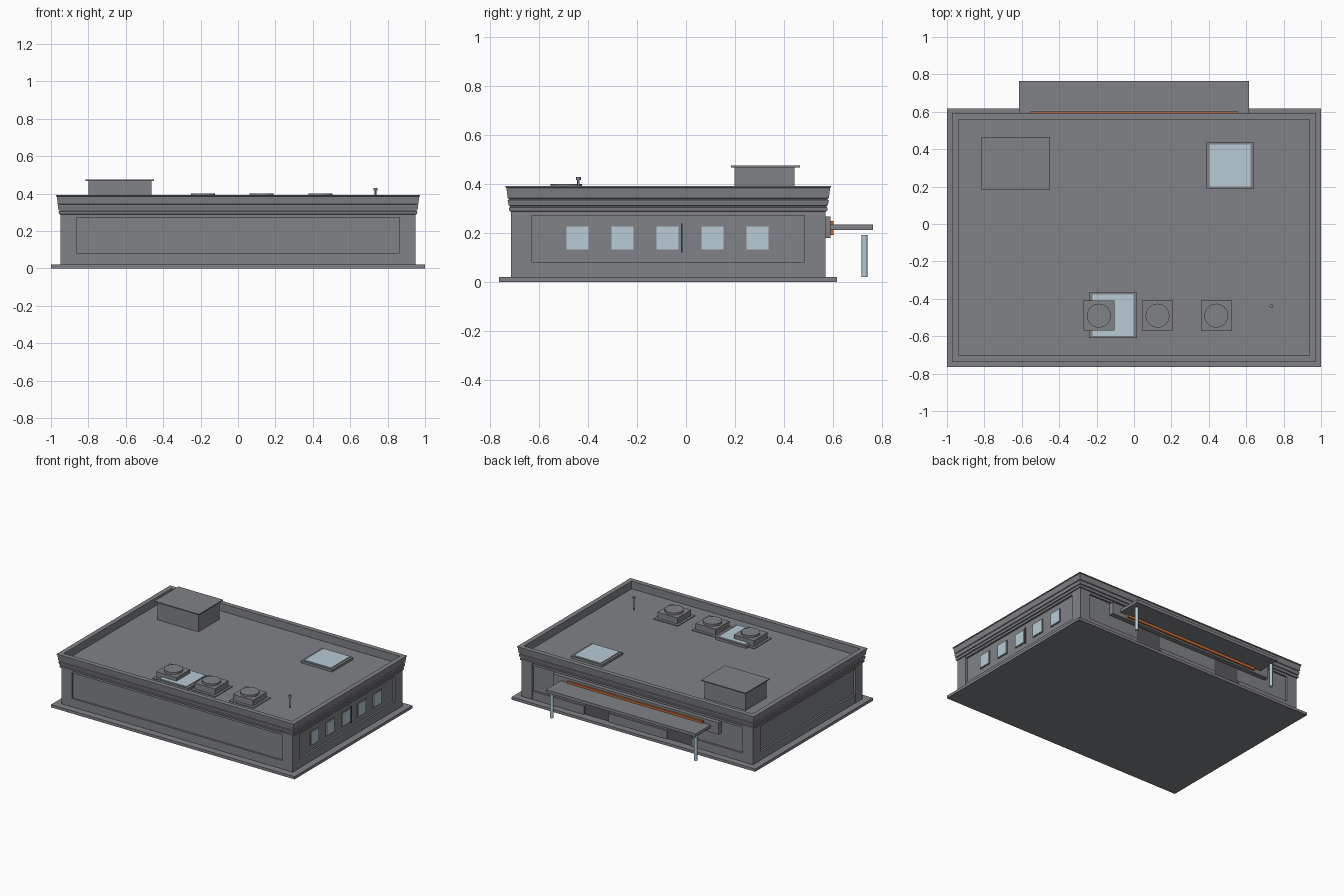
import bpy, bmesh

cube = bpy.data.objects.get("Cube")
if cube:
    bpy.data.objects.remove(cube, do_unlink=True)


def material(name, rgb):
    m = bpy.data.materials.new(name)
    m.use_nodes = True
    m.diffuse_color = (*rgb, 1)
    m.node_tree.nodes["Principled BSDF"].inputs["Base Color"].default_value = (*rgb, 1)
    return m


GREY = material("wall grey", (0.22, 0.225, 0.24))
GLASS = material("pale blue glass", (0.48, 0.60, 0.67))
ORANGE = material("orange", (0.55, 0.15, 0.04))
DARK = material("door grey", (0.10, 0.10, 0.11))


def finish(name, bm, mat):
    bmesh.ops.recalc_face_normals(bm, faces=bm.faces)
    mesh = bpy.data.meshes.new(name)
    bm.to_mesh(mesh)
    bm.free()
    mesh.materials.append(mat)
    ob = bpy.data.objects.new(name, mesh)
    bpy.context.collection.objects.link(ob)
    return ob


def box(name, x, y, z, mat=GREY):
    """Box from (min, max) pairs."""
    bm = bmesh.new()
    bmesh.ops.create_cube(bm, size=1)
    for v in bm.verts:
        for i, (lo, hi) in enumerate((x, y, z)):
            v.co[i] = (lo + hi) / 2 + v.co[i] * (hi - lo)
    return finish(name, bm, mat)


def cylinder(name, x, y, z, r, mat=GREY, sides=24):
    bm = bmesh.new()
    bmesh.ops.create_cone(bm, cap_ends=True, segments=sides, radius1=r, radius2=r, depth=z[1] - z[0])
    bmesh.ops.translate(bm, verts=bm.verts, vec=(x, y, sum(z) / 2))
    for f in bm.faces:
        f.smooth = len(f.verts) == 4
    for e in bm.edges:
        e.smooth = all(f.smooth for f in e.link_faces)
    return finish(name, bm, mat)


# Outline of the walls
X, Y0, Y1 = 0.95, -0.715, 0.57
BASE, ROOF, TOP = 0.02, 0.335, 0.295
PIL, DEEP = 0.086, 0.016

box("ground_slab", (-1, 1), (-0.765, 0.617), (0, BASE))
box("wall_core", (-X + DEEP, X - DEEP), (Y0 + DEEP, Y1 - DEEP), (BASE, TOP))

# Corner pilasters
for side, sx in (("left", 1), ("right", -1)):
    px = sorted((sx * X, sx * (X - PIL)))
    box(f"front_{side}_pilaster", px, (Y0, Y0 + PIL), (BASE, TOP))
    box(f"back_{side}_pilaster", px, (Y1 - PIL, Y1), (BASE, TOP))

# Rails framing the sunken wall panels
for part, z in (("lower", (BASE, 0.082)), ("upper", (0.272, TOP))):
    e = 0.002
    for side, sx in (("left", 1), ("right", -1)):
        rx = sorted((sx * (X - e), sx * (X - DEEP - 0.01)))
        box(f"{side}_{part}_rail", rx, (Y0 + PIL, Y1 - PIL), z)
    box(f"front_{part}_rail", (-X + PIL, X - PIL), (Y0 + e, Y0 + DEEP + 0.01), z)
    # The back lower rail stops at the two doorways
    spans = [(-X + PIL, X - PIL)]
    if part == "lower":
        spans = [(-X + PIL, -0.44), (-0.24, 0.24), (0.44, X - PIL)]
    for s in spans:
        box(f"back_{part}_rail", s, (Y1 - DEEP - 0.01, Y1 - e), z)

# Moulded cornice, parapet and roof deck: (outset, height) swept round the walls
profile = [(0, 0.288), (0.007, 0.29), (0.009, 0.304), (0.004, 0.306), (0.004, 0.311),
           (0.01, 0.313), (0.014, 0.335), (0.009, 0.337), (0.009, 0.341), (0.014, 0.343),
           (0.019, 0.384), (0.023, 0.386), (0.023, 0.392), (-0.012, 0.392), (-0.012, ROOF)]
bm = bmesh.new()
rings = []
for o, z in profile:
    corners = [(-X - o, Y0 - o), (X + o, Y0 - o), (X + o, Y1 + o), (-X - o, Y1 + o)]
    rings.append([bm.verts.new((x, y, z)) for x, y in corners])
for a, b in zip(rings, rings[1:]):
    for i in range(4):
        j = (i + 1) % 4
        bm.faces.new((a[i], a[j], b[j], b[i]))
bm.faces.new(rings[0])
bm.faces.new(rings[-1])
finish("cornice_and_roof", bm, GREY)

# Windows along the left wall
wall = X - DEEP
for i in range(5):
    y = -0.443 + i * 0.184
    box("window_frame", (wall - 0.01, wall + 0.006), (y - 0.048, y + 0.05), (0.128, 0.23))
    box("window_glass", (wall, wall + 0.009), (y - 0.045, y + 0.045), (0.133, 0.227), GLASS)
box("window_post", (wall, wall + 0.012), (-0.02, -0.014), (0.12, 0.24), DARK)

# Back entrance: doors, fascia, light strip, canopy and posts
for x in (-0.34, 0.34):
    box("door", (x - 0.1, x + 0.1), (Y1 - DEEP - 0.004, Y1 - DEEP + 0.004), (BASE, 0.185), DARK)
box("fascia", (-0.68, 0.68), (Y1 - DEEP, 0.59), (0.18, 0.267))
box("orange_strip", (-0.555, 0.555), (0.588, 0.602), (0.192, 0.25), ORANGE)
box("canopy", (-0.615, 0.615), (0.59, 0.765), (0.212, 0.234))
for x in (-0.59, 0.59):
    cylinder("canopy_post", x, 0.73, (BASE, 0.192), 0.012, GLASS, 16)

# Rooftop stair house
box("stair_house", (-0.80, -0.463), (0.198, 0.443), (ROOF, 0.468))
box("stair_house_lid", (-0.815, -0.448), (0.183, 0.465), (0.468, 0.476))

# Skylights
for x, y in ((0.513, 0.313), (-0.112, -0.488)):
    box("skylight_frame", (x - 0.128, x + 0.128), (y - 0.122, y + 0.122), (ROOF, 0.352))
    box("skylight_glass", (x - 0.11, x + 0.11), (y - 0.112, y + 0.112), (0.35, 0.358), GLASS)

# Ventilation units
for x in (-0.188, 0.126, 0.44):
    y = -0.49
    box("vent_plinth", (x - 0.1, x + 0.1), (y - 0.1, y + 0.1), (ROOF, 0.341))
    box("vent_unit", (x - 0.083, x + 0.083), (y - 0.08, y + 0.08), (ROOF, 0.385))
    cylinder("vent_fan", x, y, (0.385, 0.4), 0.064)

# Vent pipe
cylinder("pipe", 0.735, -0.44, (ROOF, 0.422), 0.005, sides=12)
cylinder("pipe_cap", 0.735, -0.44, (0.416, 0.43), 0.01, sides=12)
